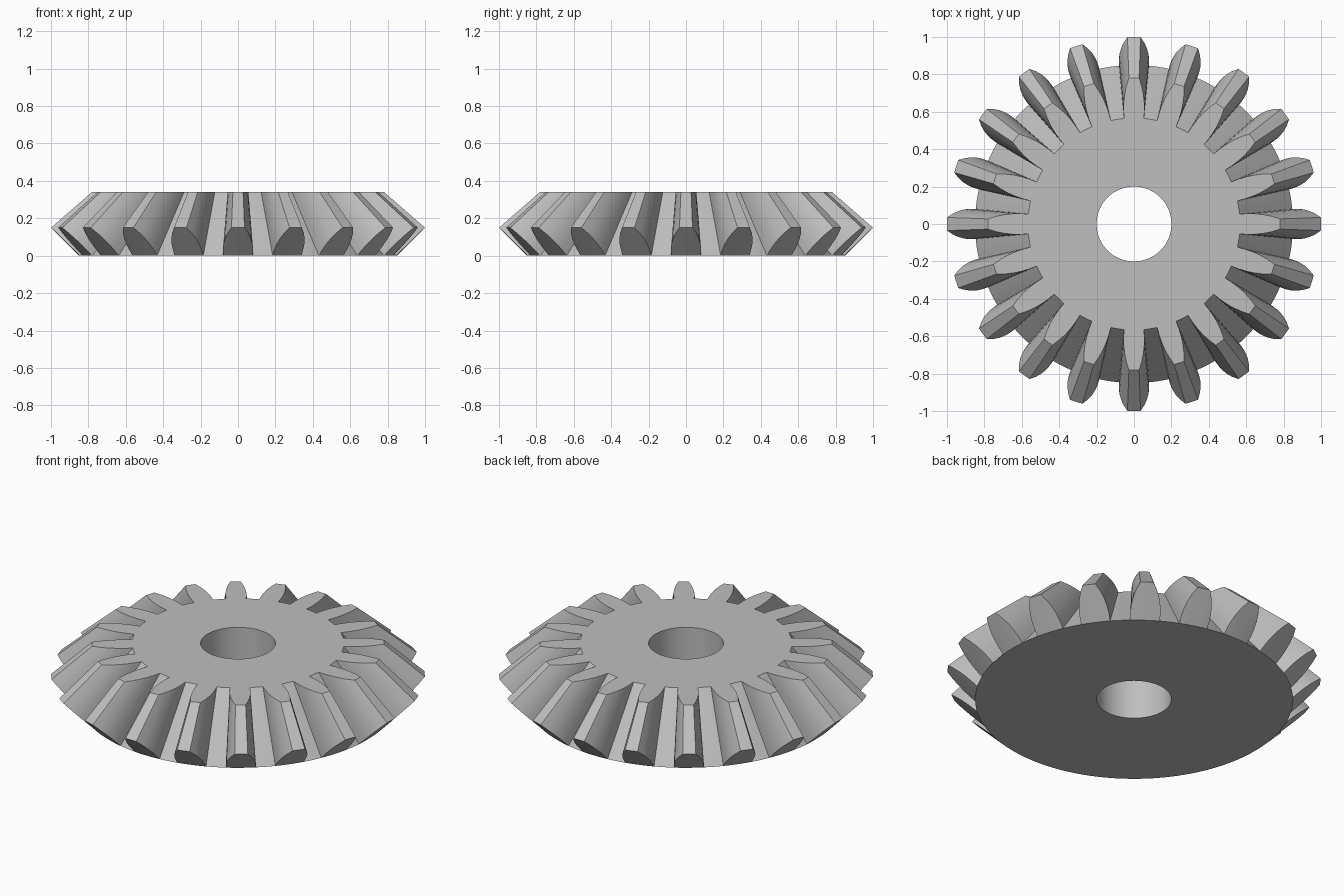
import bpy, bmesh, math

cube = bpy.data.objects.get("Cube")
if cube:
    bpy.data.objects.remove(cube)

TEETH = 20
ROOT_R, BORE_R, HEIGHT, APEX = 0.85, 0.2, 0.34, 1.02
# Half of a tooth on the back cone: (height, half width), root to tip
FLANK = [(0, 0.08), (0.03, 0.081), (0.06, 0.078), (0.09, 0.07),
         (0.12, 0.056), (0.15, 0.035)]
VALLEY_STEPS = 4


def tooth_outline():
    """One pitch of the outer outline as (angle, radius, height)."""
    half = [(w / (ROOT_R + z), ROOT_R + z, z) for z, w in FLANK]
    points = [(-a, r, z) for a, r, z in half] + half[::-1]
    start = half[0][0]
    gap = math.tau / TEETH - 2 * start
    points += [(start + gap * i / VALLEY_STEPS, ROOT_R, 0)
               for i in range(1, VALLEY_STEPS)]
    return points


def polar(bm, angle, r, z):
    return bm.verts.new((r * math.cos(angle), r * math.sin(angle), z))


def build_gear():
    bm = bmesh.new()
    columns = []
    for tooth in range(TEETH):
        for a, r, z in tooth_outline():
            a += math.tau * tooth / TEETH
            # Teeth taper towards the apex and are cut flat at the top
            shrink = (APEX - HEIGHT) / (APEX - z)
            base = polar(bm, a, ROOT_R, 0)
            crest = polar(bm, a, r, z) if z > 0 else base
            columns.append((polar(bm, a, BORE_R, 0), base, crest,
                            polar(bm, a, r * shrink, HEIGHT),
                            polar(bm, a, BORE_R, HEIGHT)))
    # Underside, tooth ends, flanks and valleys, top, bore
    for i, left in enumerate(columns):
        right = columns[(i + 1) % len(columns)]
        for k in range(5):
            n = (k + 1) % 5
            loop = dict.fromkeys((left[k], right[k], right[n], left[n]))
            if len(loop) > 2:
                bm.faces.new(list(loop))
    bmesh.ops.recalc_face_normals(bm, faces=bm.faces)
    mesh = bpy.data.meshes.new("bevel_gear")
    bm.to_mesh(mesh)
    bm.free()
    return mesh


# Plain grey metal
metal = bpy.data.materials.new("grey_metal")
metal.use_nodes = True
colour = (0.52, 0.52, 0.52, 1)
metal.diffuse_color = colour
for node in metal.node_tree.nodes:
    if node.type == 'BSDF_PRINCIPLED':
        node.inputs["Base Color"].default_value = colour

gear = bpy.data.objects.new("bevel_gear", build_gear())
gear.data.materials.append(metal)
bpy.context.collection.objects.link(gear)
bpy.ops.object.select_all(action='DESELECT')
gear.select_set(True)
bpy.context.view_layer.objects.active = gear
bpy.ops.object.shade_smooth_by_angle(angle=math.radians(28))
